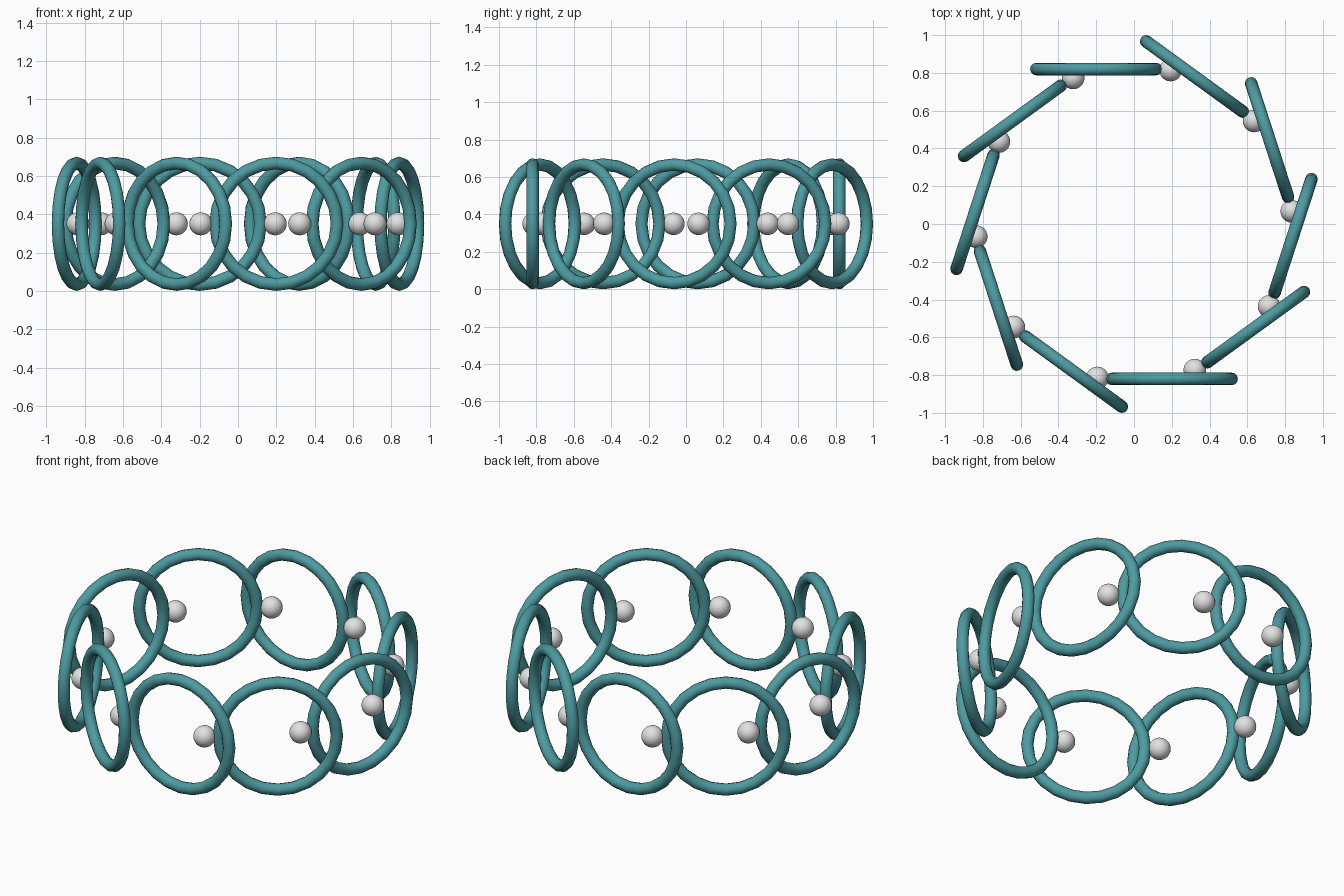
import bpy, math

if "Cube" in bpy.data.objects:
    bpy.data.objects.remove(bpy.data.objects["Cube"])

COUNT = 10
MID_Z = 0.35


def material(name, colour):
    m = bpy.data.materials.new(name)
    m.diffuse_color = (*colour, 1)
    m.use_nodes = True
    m.node_tree.nodes["Principled BSDF"].inputs["Base Color"].default_value = m.diffuse_color
    return m


teal = material("teal", (0.075, 0.33, 0.355))
pearl = material("pearl_grey", (0.76, 0.76, 0.76))


def finish(name, mat):
    ob = bpy.context.object
    ob.name = name
    ob.data.materials.append(mat)
    bpy.ops.object.shade_smooth_by_angle(angle=math.radians(40))


# Overlapping upright hoops, each offset sideways along its tangent
ring_radius, ring_angle = math.hypot(0.2, 0.82), math.atan2(-0.82, 0.2)
bead_radius, bead_angle = 0.838, math.radians(-67.4)

for i in range(COUNT):
    turn = i * math.tau / COUNT
    a = ring_angle + turn
    bpy.ops.mesh.primitive_torus_add(
        major_radius=0.317, minor_radius=0.033, major_segments=24, minor_segments=12,
        location=(ring_radius * math.cos(a), ring_radius * math.sin(a), MID_Z),
        rotation=(math.pi / 2, 0, turn))
    finish(f"hoop_{i + 1}", teal)

    # Bead where neighbouring hoops meet
    b = bead_angle + turn
    bpy.ops.mesh.primitive_uv_sphere_add(
        segments=24, ring_count=16, radius=0.06,
        location=(bead_radius * math.cos(b), bead_radius * math.sin(b), MID_Z))
    finish(f"bead_{i + 1}", pearl)
